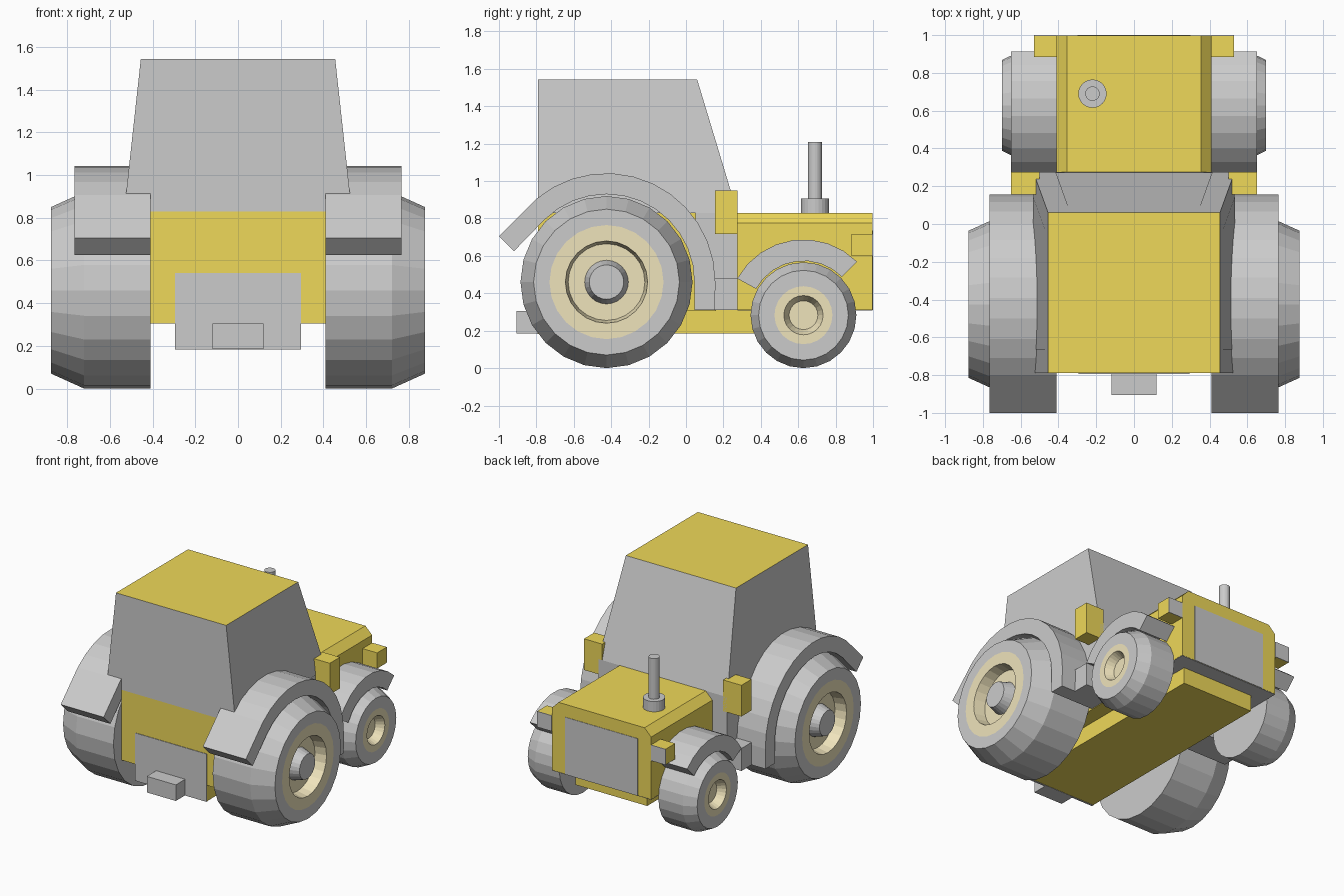
import bpy, bmesh, math
from mathutils import Vector

if "Cube" in bpy.data.objects:
    bpy.data.objects.remove(bpy.data.objects["Cube"])


def material(name, r, g, b):
    m = bpy.data.materials.new(name)
    m.diffuse_color = (r, g, b, 1)
    m.use_nodes = True
    m.node_tree.nodes["Principled BSDF"].inputs["Base Color"].default_value = m.diffuse_color
    return m


YELLOW = material("yellow", 0.86, 0.69, 0.1)
CREAM = material("cream", 0.86, 0.77, 0.5)
GLASS = material("glass", 0.7, 0.7, 0.7)


def finish(name, bm, mat=None, mirror=False):
    bmesh.ops.remove_doubles(bm, verts=bm.verts, dist=1e-5)
    bmesh.ops.recalc_face_normals(bm, faces=bm.faces)
    me = bpy.data.meshes.new(name)
    bm.to_mesh(me)
    bm.free()
    if mat:
        me.materials.append(mat)
    ob = bpy.data.objects.new(name, me)
    bpy.context.collection.objects.link(ob)
    if mirror:
        ob.modifiers.new("mirror", 'MIRROR')
    return ob


def loft(name, a, b, mat=None, mirror=False):
    """Solid between two matching outlines."""
    bm = bmesh.new()
    va, vb = [bm.verts.new(p) for p in a], [bm.verts.new(p) for p in b]
    n = len(a)
    bm.faces.new(va)
    bm.faces.new(vb)
    for i in range(n):
        j = (i + 1) % n
        bm.faces.new((va[i], va[j], vb[j], vb[i]))
    return finish(name, bm, mat, mirror)


def prism_x(name, yz, x0, x1, mat=None, mirror=False):
    return loft(name, [(x0, y, z) for y, z in yz], [(x1, y, z) for y, z in yz], mat, mirror)


def box(name, x, y, z, mat=None, mirror=False):
    yz = [(y[0], z[0]), (y[1], z[0]), (y[1], z[1]), (y[0], z[1])]
    return prism_x(name, yz, x[0], x[1], mat, mirror)


def lathe(name, profile, y, z, mat=None, n=24):
    """Mirrored wheel part turned around the x axis from (x, radius) points."""
    bm = bmesh.new()
    vs = [bm.verts.new((x, y, z + r)) for x, r in profile]
    es = [bm.edges.new(p) for p in zip(vs, vs[1:])]
    bmesh.ops.spin(bm, geom=vs + es, cent=(0, y, z), axis=(1, 0, 0),
                   angle=2 * math.pi, steps=n, use_duplicate=False)
    return finish(name, bm, mat, True)


def arc(cy, cz, r, a0, a1, n):
    angles = [math.radians(a0 + (a1 - a0) * i / n) for i in range(n + 1)]
    return [(cy + r * math.cos(a), cz + r * math.sin(a)) for a in angles]


def cylinder(name, x, y, r, z0, z1):
    ring = arc(x, y, r, 0, 345, 23)
    return loft(name, [(*p, z0) for p in ring], [(*p, z1) for p in ring])


# Rear wheels
RY, RZ = -0.425, 0.46
lathe("rear_tyre", [(.41, 0), (.41, .46), (.72, .46), (.875, .39), (.875, .305)], RY, RZ)
lathe("rear_rim", [(.875, .305), (.875, .22), (.79, .205), (.79, 0)], RY, RZ, CREAM)
lathe("rear_hub", [(.78, .12), (.87, .092), (.87, 0)], RY, RZ)

# Front wheels
FY, FZ = 0.628, 0.283
lathe("front_tyre", [(.41, 0), (.41, .283), (.61, .283), (.70, .24), (.70, .155)], FY, FZ)
lathe("front_rim", [(.70, .155), (.70, .105), (.64, .077), (.64, 0)], FY, FZ, CREAM)

# Fenders and steps
prism_x("rear_fender",
        [(.155, .31)] + arc(RY, RZ, .582, 0, 130, 12) + [(-1, .705), (-.92, .625)]
        + arc(RY, RZ, .47, 135, 0, 12) + [(.045, .31)], .41, .765, None, True)
prism_x("front_fender", arc(FY, FZ, .405, 45, 151, 8) + arc(FY, FZ, .29, 151, 45, 8),
        .41, .65, None, True)
box("step", (.41, .65), (.15, .275), (.31, .478), None, True)

# Body and chassis
box("rear_body", (-.41, .41), (-.79, .16), (.305, .83), YELLOW)
box("chassis", (-.295, .295), (-.79, .88), (.185, .31), YELLOW)
box("rear_plate", (-.295, .295), (-.794, -.78), (.183, .54))
box("hitch", (-.12, .12), (-.905, -.79), (.185, .305))
box("lower_cab", (-.53, .53), (.05, .275), (.31, .83))

# Hood with chamfered top edges
hood = [(-.41, .31), (.41, .31), (.41, .775), (.355, .83), (-.355, .83), (-.41, .775)]
loft("hood", [(x, .275, z) for x, z in hood], [(x, .997, z) for x, z in hood], YELLOW)
box("hood_underside", (-.41, .41), (.275, .997), (.306, .309))
box("grille", (-.3, .3), (.99, 1), (.31, .735))

# Headlights and side boxes
box("headlight_housing", (.40, .53), (.885, .995), (.60, .717), YELLOW, True)
box("headlight_lamp", (.41, .53), (.995, 1), (.60, .717), GLASS, True)
box("side_box", (.50, .65), (.155, .275), (.717, .95), YELLOW, True)

# Exhaust
cylinder("exhaust_base", -.22, .69, .075, .82, .907)
cylinder("exhaust_pipe", -.22, .69, .038, .90, 1.21)

# Cab with coloured roof
bottom = [Vector(p) for p in ((-.533, -.79, .83), (.533, -.79, .83), (.533, .275, .83), (-.533, .275, .83))]
top = [Vector(p) for p in ((-.455, -.79, 1.542), (.455, -.79, 1.542), (.455, .06, 1.542), (-.455, .06, 1.542))]
cab = loft("cab", bottom, top)
cab.data.materials.append(None)
cab.data.materials.append(YELLOW)
for f in cab.data.polygons:
    f.material_index = 1 if f.normal.z > .9 else 0

# Window panes lying on the four cab walls
for i, (name, low, side) in enumerate((("rear_window", .175, .115), ("right_window", .005, .125),
                                       ("windshield", .02, .115), ("left_window", .005, .125))):
    j = (i + 1) % 4
    out = (bottom[j] - bottom[i]).cross(top[i] - bottom[i]).normalized() * .003
    bm = bmesh.new()
    corners = []
    for h, right in ((low, 0), (low, 1), (.84, 1), (.84, 0)):
        a, b = bottom[i].lerp(top[i], h), bottom[j].lerp(top[j], h)
        inset = (b - a).normalized() * side
        corners.append(bm.verts.new((b - inset if right else a + inset) + out))
    bm.faces.new(corners)
    ob = finish(name, bm, GLASS)
    if ob.data.polygons[0].normal.dot(out) < 0:
        ob.data.flip_normals()
